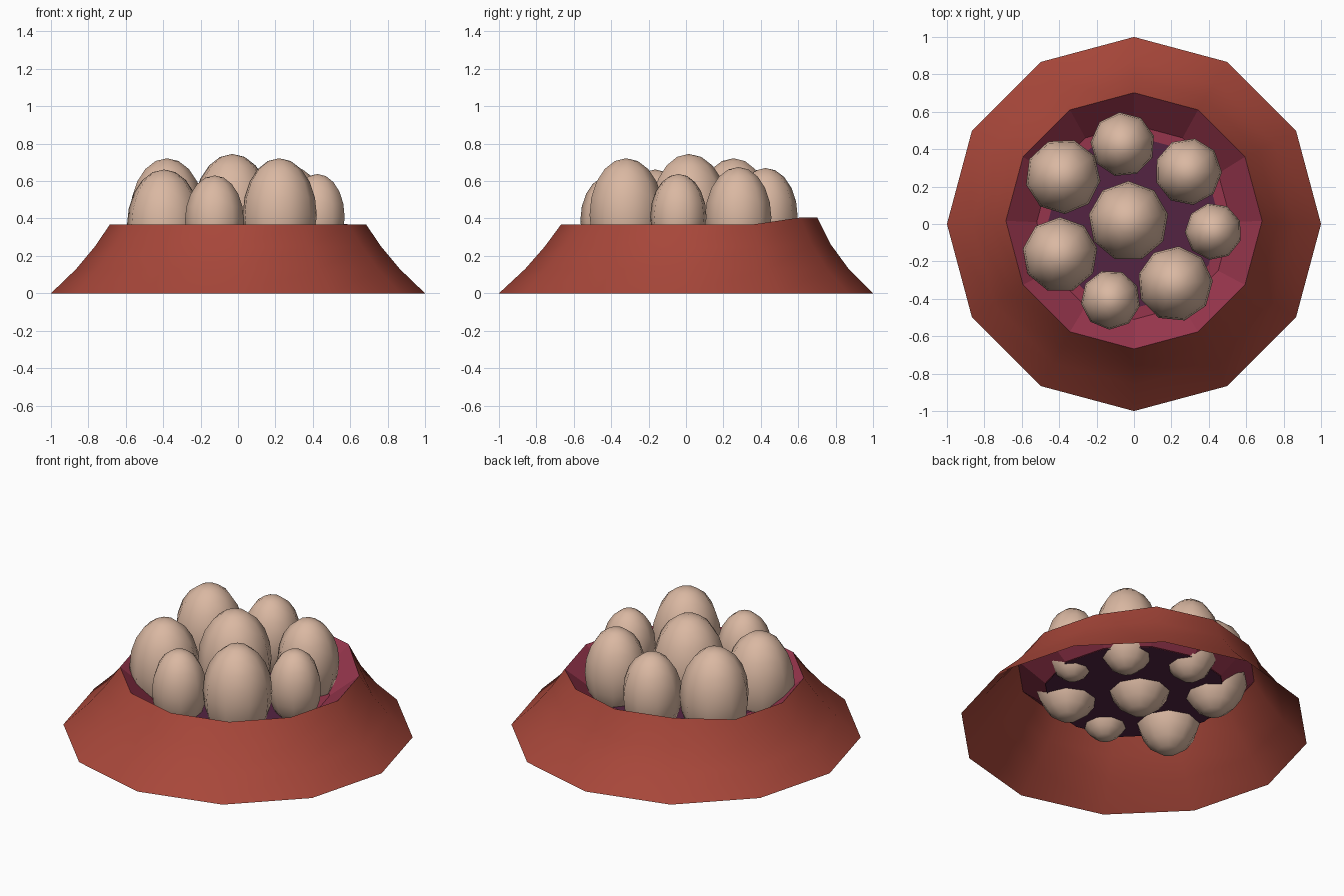
import bpy, bmesh, math
from mathutils import Matrix

if "Cube" in bpy.data.objects:
    bpy.data.objects.remove(bpy.data.objects["Cube"])

def lin(c):
    c /= 255
    return c / 12.92 if c <= 0.04045 else ((c + 0.055) / 1.055) ** 2.4

def material(name, r, g, b):
    m = bpy.data.materials.new(name)
    m.diffuse_color = (lin(r), lin(g), lin(b), 1)
    m.use_nodes = True
    m.node_tree.nodes["Principled BSDF"].inputs["Base Color"].default_value = m.diffuse_color
    return m

CLAY = material("clay red", 168, 71, 58)
FLESH = material("dark magenta", 150, 53, 76)
PLUM = material("deep plum", 84, 36, 66)
SHELL = material("egg beige", 218, 184, 162)

def add_object(name, bm, mat, smooth=True):
    me = bpy.data.meshes.new(name)
    bm.to_mesh(me)
    bm.free()
    me.materials.append(mat)
    for p in me.polygons:
        p.use_smooth = smooth
    ob = bpy.data.objects.new(name, me)
    bpy.context.collection.objects.link(ob)
    return ob

def ring(bm, r, z, cy=0.0, back_lift=0.0):
    """Twelve-sided ring; the three rearmost corners can be lifted."""
    verts = []
    for i in range(12):
        a = math.radians(30 * i)
        lift = back_lift if i in (2, 3, 4) else 0
        verts.append(bm.verts.new((r * math.cos(a), cy + r * math.sin(a), z + lift)))
    return verts

def bridge(bm, a, b):
    for i in range(12):
        j = (i + 1) % 12
        bm.faces.new((a[i], a[j], b[j], b[i]))

def lathe(name, rows, mat, smooth, cap=False):
    bm = bmesh.new()
    rings = [ring(bm, *row) for row in rows]
    for a, b in zip(rings, rings[1:]):
        bridge(bm, a, b)
    if cap:
        bm.faces.new(rings[-1])
    return add_object(name, bm, mat, smooth)

RIM = (0.685, 0.368, 0.017, 0.037)

# Sloping outer mound, open underneath
lathe("nest_mound", [(1.0, 0.0), (0.865, 0.13, 0.005), (0.765, 0.25, 0.01, 0.01), RIM],
      CLAY, True)

# Inner bowl wall with its floor
lathe("nest_bowl", [RIM, (0.52, 0.24, 0.01)], FLESH, False, cap=True)

# Dark patch on both sides of the bowl floor
for name, z in (("floor_patch", 0.246), ("floor_underside", 0.234)):
    bm = bmesh.new()
    f = bm.faces.new(ring(bm, 0.46 if z > 0.24 else 0.52, z, 0.01))
    if z < 0.24:
        f.normal_flip()
    add_object(name, bm, PLUM, False)

# Eggs: x, y, radius, top height
EGGS = [(-0.03, 0.015, 0.215, 0.745), (-0.38, 0.255, 0.202, 0.722),
        (-0.06, 0.425, 0.173, 0.67), (0.29, 0.28, 0.18, 0.675),
        (0.425, -0.04, 0.153, 0.638), (0.22, -0.32, 0.202, 0.722),
        (-0.125, -0.405, 0.16, 0.63), (-0.395, -0.165, 0.202, 0.662)]
for n, (x, y, r, top) in enumerate(EGGS):
    h = 1.5 * r
    bm = bmesh.new()
    bmesh.ops.create_uvsphere(bm, u_segments=9, v_segments=10, radius=1)
    bmesh.ops.transform(bm, verts=bm.verts, matrix=
                        Matrix.Translation((x, y, top - h))
                        @ Matrix.Rotation(0.4 * n, 4, 'Z')
                        @ Matrix.Diagonal((r, r, h, 1)))
    add_object(f"egg_{n + 1}", bm, SHELL)
